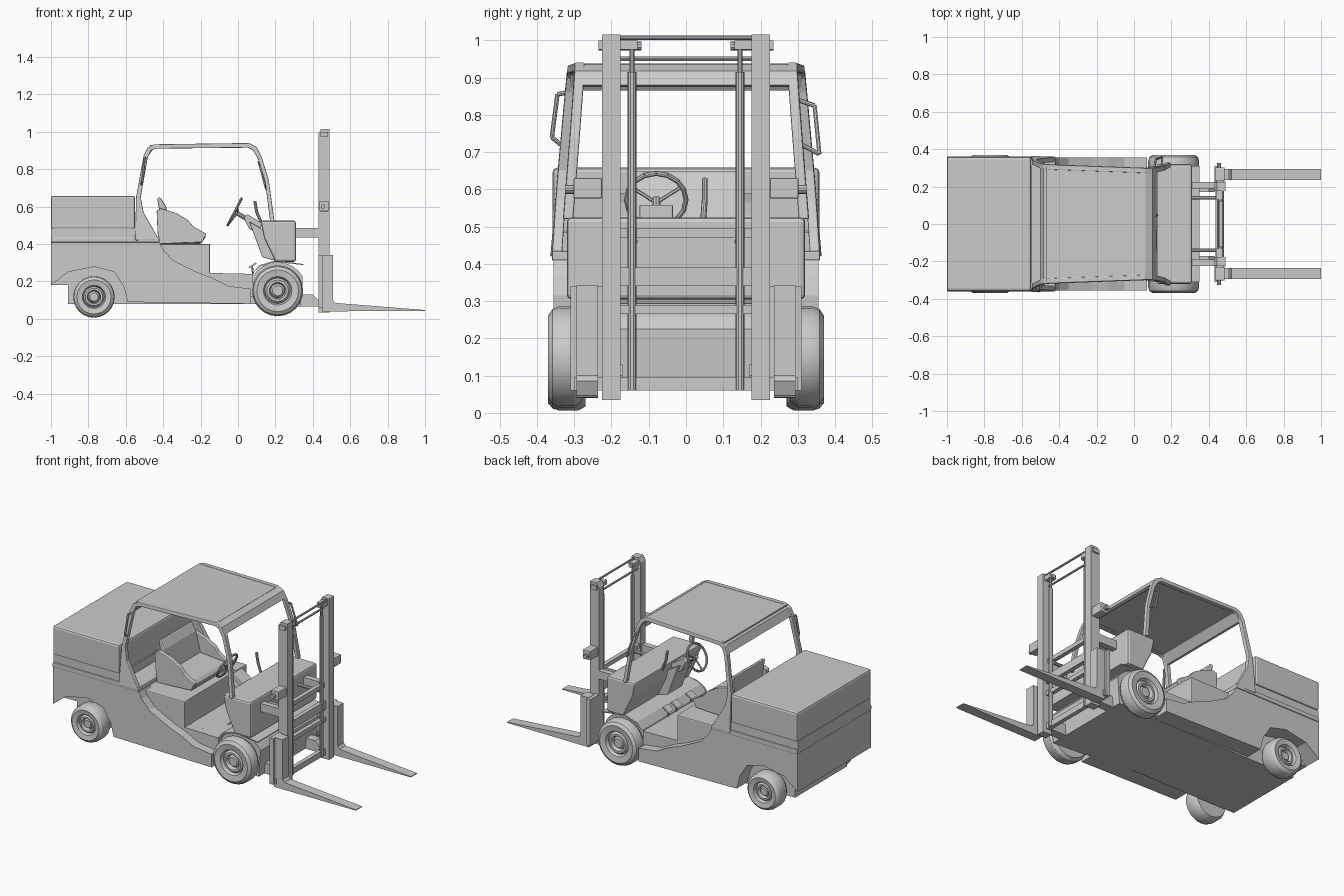
import bpy, bmesh, math
from mathutils import Vector

if "Cube" in bpy.data.objects:
    bpy.data.objects.remove(bpy.data.objects["Cube"])


def finish(name, bm, bevel=0, mirror=False, smooth=False):
    bmesh.ops.recalc_face_normals(bm, faces=bm.faces)
    me = bpy.data.meshes.new(name)
    bm.to_mesh(me)
    bm.free()
    ob = bpy.data.objects.new(name, me)
    bpy.context.collection.objects.link(ob)
    if bevel:
        m = ob.modifiers.new("bevel", 'BEVEL')
        m.width, m.segments, m.limit_method = bevel, 2, 'ANGLE'
    if mirror:
        m = ob.modifiers.new("mirror", 'MIRROR')
        m.use_axis = (False, True, False)
    if smooth:
        bpy.ops.object.select_all(action='DESELECT')
        ob.select_set(True)
        bpy.context.view_layer.objects.active = ob
        bpy.ops.object.shade_smooth_by_angle(angle=math.radians(30))
    return ob


def prism(name, pts, y0, y1, bevel=0, mirror=False, shear=None):
    """Side profile in x,z extruded across y."""
    bm = bmesh.new()
    f = bm.faces.new([bm.verts.new((x, y0, z)) for x, z in pts])
    r = bmesh.ops.extrude_face_region(bm, geom=[f])
    for v in r['geom']:
        if isinstance(v, bmesh.types.BMVert):
            v.co.y = y1
    if shear:
        for v in bm.verts:
            v.co.y += shear(v.co.x, v.co.z)
    return finish(name, bm, bevel, mirror)


def box(name, x, y, z, bevel=0, mirror=False):
    return prism(name, [(x[0], z[0]), (x[1], z[0]), (x[1], z[1]), (x[0], z[1])],
                 y[0], y[1], bevel, mirror)


def tube(name, pts, r, mirror=False, n=10):
    """Round rod through a chain of points."""
    bm = bmesh.new()
    for a, b in zip(pts, pts[1:]):
        a, b = Vector(a), Vector(b)
        d = b - a
        mat = d.to_track_quat('Z', 'Y').to_matrix().to_4x4()
        mat.translation = (a + b) / 2
        bmesh.ops.create_cone(bm, cap_ends=True, segments=n, radius1=r, radius2=r,
                              depth=d.length, matrix=mat)
    return finish(name, bm, 0, mirror, True)


def wheel(name, cx, cz, R, y0, y1):
    """Lathe a tyre and dished hub about the y axis."""
    prof = [(0, y1 - .02), (.2, y1 - .02), (.28, y1 - .035), (.33, y1 - .012), (.42, y1 - .012),
            (.5, y1 - .025), (.56, y1 - .006), (.82, y1), (.95, y1 - .012), (1, y1 - .03),
            (1, y0 + .02), (.9, y0), (0, y0)]
    bm = bmesh.new()
    vs = [bm.verts.new((cx + r * R, y, cz)) for r, y in prof]
    es = [bm.edges.new(p) for p in zip(vs, vs[1:])]
    bmesh.ops.spin(bm, geom=vs + es, cent=(cx, 0, cz), axis=(0, 1, 0),
                   angle=math.tau, steps=24)
    bmesh.ops.remove_doubles(bm, verts=bm.verts, dist=1e-4)
    return finish(name, bm, 0, True, True)


# Wheels
wheel("front_wheels", .212, .15, .136, .28, .37)
wheel("rear_wheels", -.77, .117, .111, .27, .37)

# Chassis: outer skins with wheel arch and swept step, plus the inner core
prism("side_skins", [(-1, .41), (-1, .18), (-.91, .25), (-.77, .278), (-.66, .25), (-.61, .17),
                     (-.59, .09), (.07, .08), (.07, .16), (-.05, .175), (-.14, .22), (-.22, .25),
                     (-.35, .315), (-.40, .37), (-.42, .41)], .25, .355, 0, True)
prism("chassis_core", [(-.91, .08), (.08, .08), (.08, .24), (-.15, .245), (-.15, .40),
                       (-.42, .40), (-1, .41), (-1, .18), (-.91, .18)], -.25, .25)
box("seat_base", (-.42, -.15), (-.3, .3), (.2, .40), .006)
prism("cab_floor", [(-.16, .12), (.08, .12), (.08, .24), (-.16, .245)], -.3, .3)
box("body_rim", (-1, -.42), (-.36, .36), (.408, .435), .005)
box("hood_plinth", (-1, -.545), (-.35, .35), (.43, .485))
box("hood", (-1, -.55), (-.358, .358), (.48, .658), .012)

# Arched front axle cover
arch = [(.212 + .155 * math.cos(math.radians(a)), .148 + .155 * math.sin(math.radians(a)))
        for a in range(30, 151, 15)]
prism("axle_cover", [(.335, .065), (.345, .2)] + arch + [(.07, .2), (.07, .08)], -.278, .278)
prism("axle_cover_lip", [(.08, .245), (.12, .28), (.2, .305), (.35, .287), (.35, .293),
                         (.2, .312), (.115, .287)], -.31, .31)

# Dashboard
prism("dashboard", [(.12, .525), (.31, .525), (.31, .305), (.2, .305), (.14, .43)],
      -.32, .32, .012)
prism("dash_console", [(.06, .52), (.13, .48), (.2, .31), (.13, .33)], -.15, -.01, .004)
prism("column_shroud", [(.03, .54), (.05, .56), (.13, .51), (.11, .46), (.06, .48)],
      -.125, -.035, .004)

# Steering wheel
c = Vector((-.018, -.08, .572))
u, w = Vector((.46, 0, .888)), Vector((0, 1, 0))
ring = [c + .08 * (math.cos(t * math.tau / 16) * u + math.sin(t * math.tau / 16) * w)
        for t in range(17)]
tube("steering_wheel", ring, .007, n=8)
for k in range(3):
    t = math.tau * k / 3 + math.pi
    tube("steering_spoke", [c + Vector((.015, 0, -.008)),
                            c + .078 * (math.cos(t) * u + math.sin(t) * w)], .005, n=6)
tube("steering_column", [c, (.09, -.08, .51)], .012)
tube("control_lever", [(.13, .045, .5), (.1, .05, .57), (.09, .05, .63)], .008)
for y in (-.16, -.02, .06):
    prism("pedal", [(.055, .275), (.063, .27), (.1, .295), (.094, .302)], y - .025, y + .025)
    tube("pedal_arm", [(.075, y, .285), (.08, y, .24)], .005, n=6)

# Seat
prism("seat_cushion", [(-.40, .40), (-.2, .40), (-.17, .44), (-.19, .465), (-.38, .48)],
      -.15, .15, .01)
prism("seat_back", [(-.40, .45), (-.35, .46), (-.385, .60), (-.415, .65), (-.432, .645)],
      -.15, .15, .008)
prism("seat_wings", [(-.42, .40), (-.19, .41), (-.17, .455), (-.24, .495), (-.27, .53),
                     (-.33, .565), (-.41, .59), (-.435, .58), (-.43, .46)], .15, .18, .004, True)

# Overhead guard: leaning side frames, roof sheet, cross rails
lean = lambda x, z: -.085 * (z - .45) - .035 * (x + .5)
prism("guard_sides", [(-.55, .42), (-.545, .65), (-.505, .87), (-.485, .915), (-.45, .933),
                      (.06, .94), (.1, .918), (.125, .87), (.165, .74), (.195, .52),
                      (.172, .52), (.145, .73), (.105, .86), (.08, .9), (.055, .915),
                      (-.44, .91), (-.465, .9), (-.483, .86), (-.52, .65), (-.505, .57),
                      (-.42, .42)], .333, .36, .004, True, lean)
roof = prism("roof_sheet", [(-.47, .915), (.065, .922), (.065, .937), (-.47, .93)],
             -.5, .5)
for v in roof.data.vertices:
    v.co.y = math.copysign(.35 + lean(v.co.x, v.co.z), v.co.y)
prism("rear_roof_rail", [(-.503, .87), (-.483, .915), (-.45, .93), (-.45, .912), (-.483, .865)],
      -.31, .31)
prism("front_roof_rail", [(.06, .938), (.1, .918), (.12, .88), (.105, .875), (.08, .9),
                          (.055, .915)], -.295, .295)
# Grab handles
tube("rear_grab_handle", [(-.495, -.32, .86), (-.5, -.345, .855), (-.51, -.36, .74),
                          (-.52, -.33, .715)], .006, n=8)
tube("front_grab_handle", [(.11, .3, .84), (.115, .345, .825), (.15, .358, .695),
                           (.15, .31, .72)], .006, n=8)

# Mast uprights, rails and lift cylinders
prism("mast_uprights", [(.43, .035), (.49, .035), (.49, 1.016), (.445, 1.016), (.43, .99)],
      .176, .225, 0, True)
for x, z0, z1, hw in ((.435, .47, .495, .19), (.445, .34, .39, .2), (.445, .265, .29, .2),
                      (.44, .06, .095, .3)):
    box("mast_crossbar", (x, x + .025), (-hw, hw), (z0, z1))
tube("mast_top_rod", [(.475, -.18, 1.007), (.475, .18, 1.007)], .006)
tube("mast_upper_rod", [(.45, -.18, .95), (.45, .18, .95)], .006)
tube("lift_cylinders", [(.462, .145, .06), (.462, .145, .915)], .012, True)
tube("lift_pistons", [(.462, .145, .9), (.462, .145, .98)], .007, True)
box("pulley_brackets", (.44, .48), (.13, .235), (.975, 1.0), 0, True)
tube("pulley_pins", [(.46, .12, .985), (.46, .235, .985)], .012, True)
box("mast_lamps", (.435, .485), (.225, .302), (.575, .63), .004, True)
tube("lamp_knobs", [(.455, .3, .6), (.455, .325, .6)], .012, True)

# Tilt links from truck to mast
box("upper_tilt_links", (.3, .435), (.19, .225), (.435, .485), 0, True)
tube("tilt_cylinders", [(.3, .14, .46), (.45, .14, .46)], .01, True)
prism("lower_mast_pivots", [(.32, .065), (.43, .065), (.43, .1), (.4, .13), (.32, .13)],
      .17, .225, 0, True)

# Fork carriage and tines
box("carriage_side_plates", (.43, .455), (.225, .31), (.06, .34), 0, True)
prism("forks", [(.45, .04), (1, .042), (1, .047), (.52, .085), (.507, .1), (.507, .342),
                (.45, .342)], .236, .294, 0, True)
